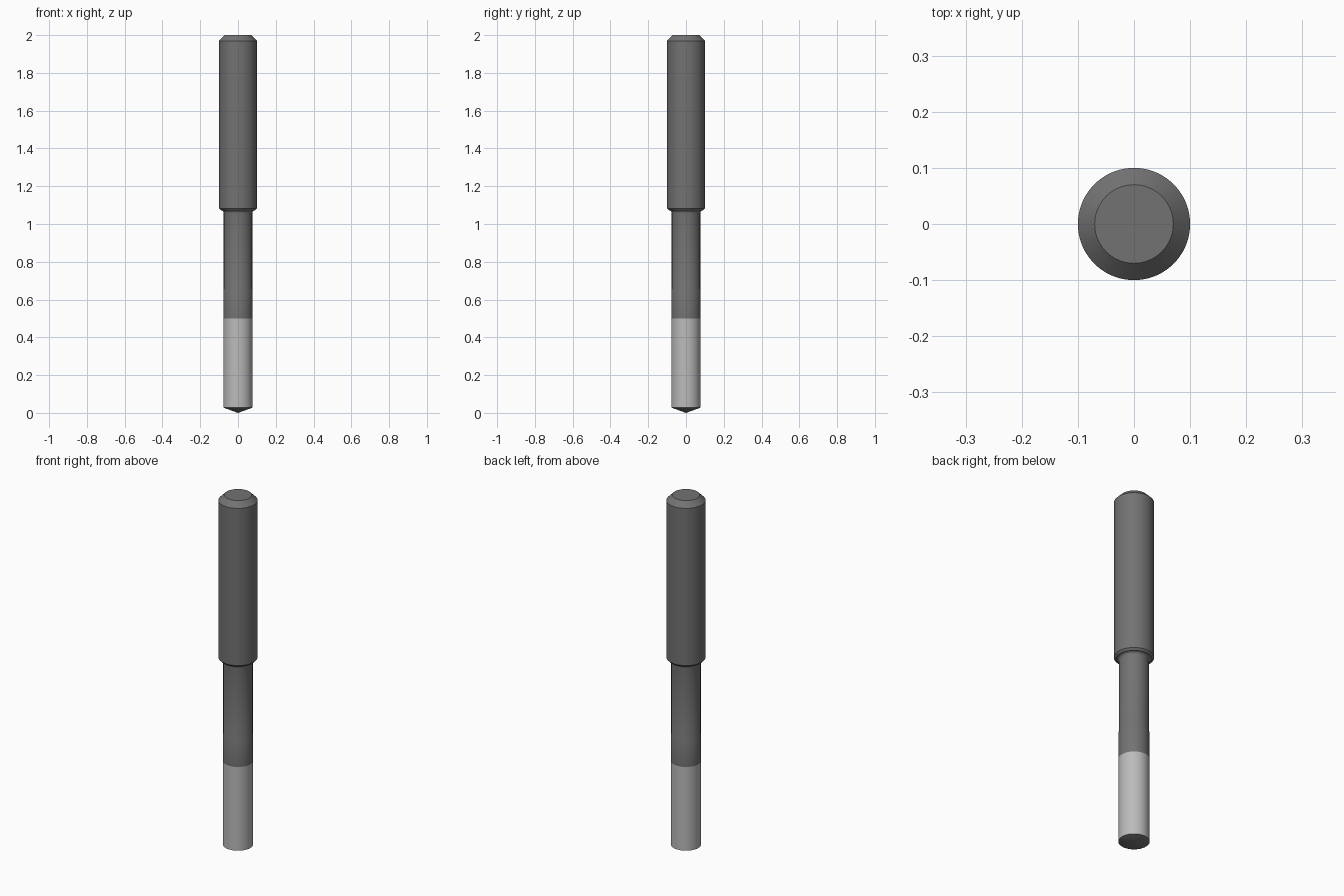
import bpy, bmesh, math

if "Cube" in bpy.data.objects:
    bpy.data.objects.remove(bpy.data.objects["Cube"])

SEGMENTS = 96


def material(name, value):
    mat = bpy.data.materials.new(name)
    mat.diffuse_color = (value, value, value, 1)
    mat.use_nodes = True
    mat.node_tree.nodes["Principled BSDF"].inputs["Base Color"].default_value = mat.diffuse_color
    return mat


def lathe(name, profile, mat):
    """Revolve an (r, z) profile around the z axis; profile starts and ends on the axis."""
    bm = bmesh.new()
    verts = [bm.verts.new((r, 0, z)) for r, z in profile]
    edges = [bm.edges.new(pair) for pair in zip(verts, verts[1:])]
    bmesh.ops.spin(bm, geom=verts + edges, cent=(0, 0, 0), axis=(0, 0, 1),
                   angle=math.tau, steps=SEGMENTS, use_duplicate=False)
    bmesh.ops.remove_doubles(bm, verts=bm.verts, dist=1e-5)
    bmesh.ops.recalc_face_normals(bm, faces=bm.faces)
    mesh = bpy.data.meshes.new(name)
    bm.to_mesh(mesh)
    bm.free()
    mesh.materials.append(mat)
    obj = bpy.data.objects.new(name, mesh)
    bpy.context.collection.objects.link(obj)
    bpy.ops.object.select_all(action='DESELECT')
    obj.select_set(True)
    bpy.context.view_layer.objects.active = obj
    bpy.ops.object.shade_smooth_by_angle(angle=math.radians(25))
    return obj


dark = material("dark_steel", 0.17)
light = material("bright_steel", 0.50)

# Shank and neck: chamfered top, rounded shoulder, slim neck with a faint step
neck_r, body_r, shank_r = 0.0755, 0.0775, 0.10
fillet = [(neck_r + 0.014 * (1 - math.cos(a)), 1.058 + 0.014 * math.sin(a))
          for a in (math.pi / 2 * i / 8 for i in range(9))]
lathe("shank_and_neck",
      [(0, 0.5), (body_r, 0.5), (body_r, 0.65), (neck_r, 0.655)] + fillet +
      [(shank_r, 1.083), (shank_r, 1.97), (0.07, 2.0), (0, 2.0)], dark)

# Bright cutting section
lathe("cutting_body",
      [(0, 0.028), (body_r, 0.028), (body_r, 0.5), (0, 0.5)][1:3], light)

# Shallow conical point
lathe("point", [(body_r, 0.028), (0, 0.0)], dark)
